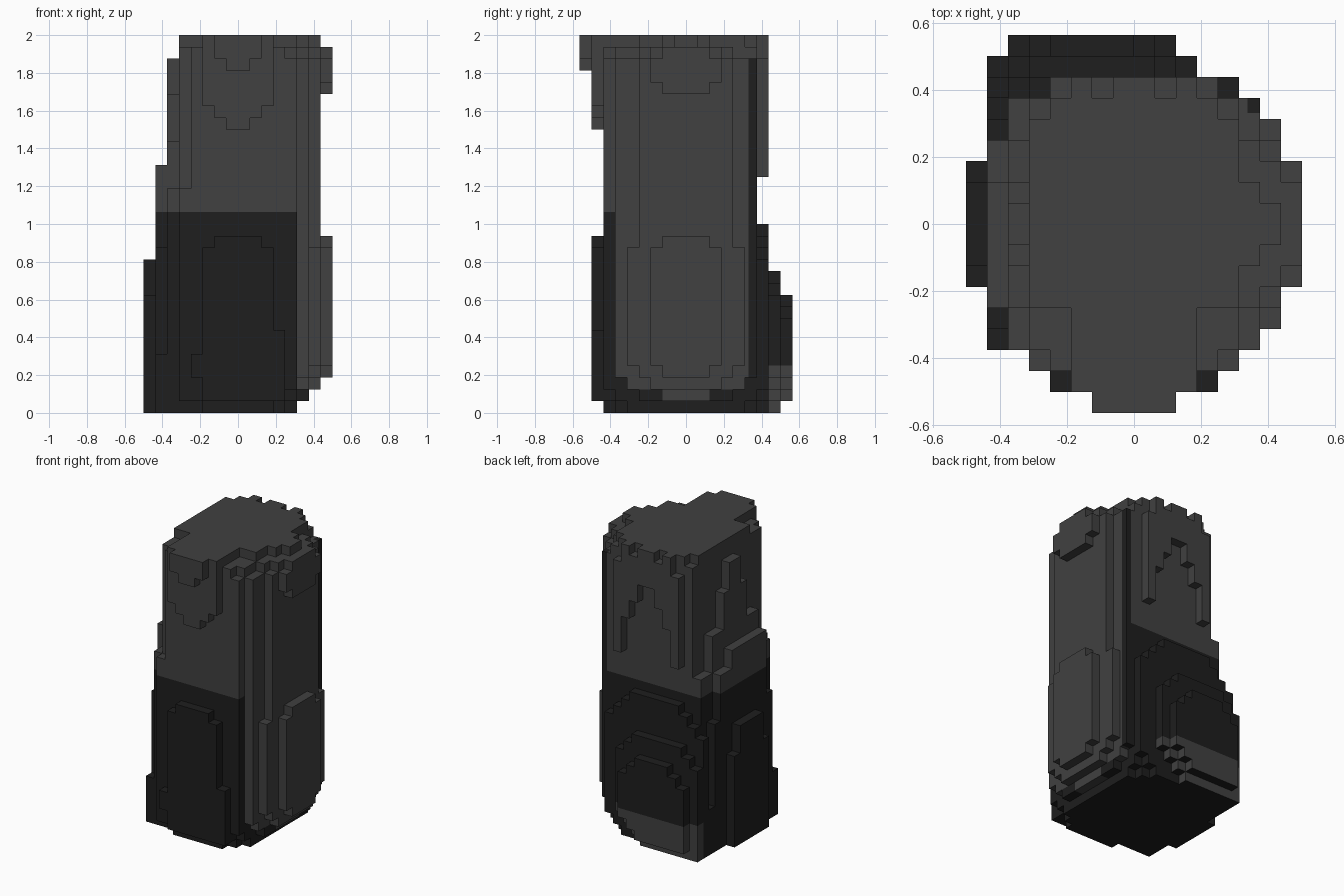
import bpy, bmesh, math
from mathutils import Vector

if "Cube" in bpy.data.objects:
    bpy.data.objects.remove(bpy.data.objects["Cube"], do_unlink=True)

U = 1 / 16   # size of one cube
owner = {}   # cube -> name of the part it belongs to


def material(name, v):
    m = bpy.data.materials.new(name)
    m.use_nodes = True
    m.diffuse_color = (v, v, v, 1)
    m.node_tree.nodes["Principled BSDF"].inputs["Base Color"].default_value = (v, v, v, 1)
    return m


MATS = [material("grey", 0.052), material("charcoal", 0.013)]


def panel(part, side, depth, half, z0, z1, low=0, high=0, centre=0):
    """One-cube-thick panel, stepping in over its lowest and highest rows."""
    for z in range(z0, z1):
        h = half - max(0, low - (z - z0)) - max(0, high - (z1 - 1 - z))
        for u in range(centre - h, centre + h):
            cell = {"front": (u, -depth - 1, z), "back": (u, depth, z),
                    "left": (depth, u, z), "right": (-depth - 1, u, z)}[side]
            owner.setdefault(cell, part)


# Column: cut front corner above, stepped rim, rounded sole corners
for z in range(32):
    for x in range(-5, 5):
        for y in range(-7, 6):
            spread = abs(x + 0.5) + abs(y + 0.5)
            cut_corner = x == -5 and y == -7 and z >= 19
            cut_rim = z >= 30 and spread > (10.1 if z == 30 else 9.1)
            cut_top = z == 31 and y < -4 and abs(x + 0.5) > 3
            cut_sole = z < 2 and x > 0 and spread > 9.1 + z
            cut_toe = z == 0 and x < -3 and y == -7
            if not (cut_corner or cut_rim or cut_top or cut_sole or cut_toe):
                owner[x, y, z] = "column"

# Front panels
panel("front_lower_panel", "front", 7, 3, 1, 15, high=1)
panel("front_upper_panel", "front", 7, 3, 24, 32, low=2)
panel("front_upper_panel", "front", 8, 2, 29, 32, low=1)
for z in range(1, 7):
    owner.setdefault((3, -8, z), "front_lower_panel")
for z in (3, 4):
    owner.setdefault((-4, -8, z), "front_lower_panel")

# Left layers and panels
panel("left_layers", "left", 5, 6, 1, 30, low=2)
panel("left_layers", "left", 5, 4, 30, 31)
panel("left_layers", "left", 5, 2, 31, 32)
panel("left_layers", "left", 6, 5, 3, 14, low=1)
panel("left_layers", "left", 6, 4, 2, 31, low=1, high=1)
panel("left_layers", "left", 6, 1, 31, 32)
panel("left_lower_panel", "left", 7, 3, 3, 15, low=1, high=1)
panel("left_upper_panel", "left", 7, 3, 27, 31, low=1, high=1)

# Right layers, narrowing upwards
for half, top in ((6, 19), (4, 23), (2, 27), (1, 30)):
    panel("right_layers", "right", 5, half, 0, top)
for half, top in ((6, 5), (5, 14), (4, 19)):
    panel("right_layers", "right", 6, half, 0, top)
panel("right_layers", "right", 6, 3, 0, 21, centre=-1)
panel("right_panel", "right", 7, 3, 0, 10)
panel("right_panel", "right", 7, 2, 10, 13)

# Heel layers, rounded underneath towards the left
panel("heel", "back", 6, 6, 0, 16, low=2, high=3, centre=-1)
panel("heel", "back", 7, 5, 0, 12, low=3, high=2, centre=-2)
panel("heel", "back", 8, 4, 1, 10, low=2, high=2, centre=-2)
for depth, centre in ((6, -5), (7, -5), (8, -4)):
    panel("heel", "back", depth, 2, depth // 8, 3, centre=centre)

# Hanging strips that form an arch at the back, with a notched top
for step, (bottom, top) in enumerate(((28, 32), (26, 31), (24, 32), (20, 30))):
    for z in range(bottom, top):
        for x in (step, -step - 1):
            owner.setdefault((x, 6, z), "back_strips")


def is_dark(c, n):
    """Colour rule for a face with centre c (in cubes) and normal n."""
    if c.y > 5.3 and c.x > 5.4 and c.z <= 30:      # dark corner strip
        return True
    if c.z >= 17:                                  # upper half
        return False
    if c.y > 7 and c.z < 4 and n.z > -0.5:         # light heel base
        return False
    if c.x > 5.01 and c.y < 5.3:                   # light left side, dark sole edge
        return c.z < 2 and abs(c.y) > 2
    return True


def build(part):
    bm = bmesh.new()
    verts = {}

    def vert(p):
        p = tuple(p)
        if p not in verts:
            verts[p] = bm.verts.new(p)
        return verts[p]

    # outer faces only
    for cell in [c for c, name in owner.items() if name == part]:
        for axis in range(3):
            for sign in (0, 1):
                near = list(cell)
                near[axis] += 2 * sign - 1
                if tuple(near) in owner:
                    continue
                ring = []
                for i, j in ((0, 0), (1, 0), (1, 1), (0, 1)):
                    p = list(cell)
                    p[axis] += sign
                    p[(axis + 1) % 3] += i
                    p[(axis + 2) % 3] += j
                    ring.append(vert(p))
                bm.faces.new(ring if sign else ring[::-1])

    # cut the edges of the corner strip
    for co, no in (((0, 5.3, 0), (0, 1, 0)), ((5.4, 0, 0), (1, 0, 0))):
        bmesh.ops.bisect_plane(bm, geom=bm.verts[:] + bm.edges[:] + bm.faces[:],
                               plane_co=co, plane_no=no)
    bm.normal_update()
    for f in bm.faces:
        f.material_index = int(is_dark(f.calc_center_median(), f.normal))

    # merge flat areas of one colour
    bmesh.ops.dissolve_limit(bm, angle_limit=math.radians(1), verts=bm.verts[:],
                             edges=bm.edges[:], delimit={'MATERIAL'})
    bmesh.ops.scale(bm, vec=Vector((U, U, U)), verts=bm.verts[:])
    mesh = bpy.data.meshes.new(part)
    bm.to_mesh(mesh)
    bm.free()
    for m in MATS:
        mesh.materials.append(m)
    bpy.context.collection.objects.link(bpy.data.objects.new(part, mesh))


for part in sorted(set(owner.values())):
    build(part)
